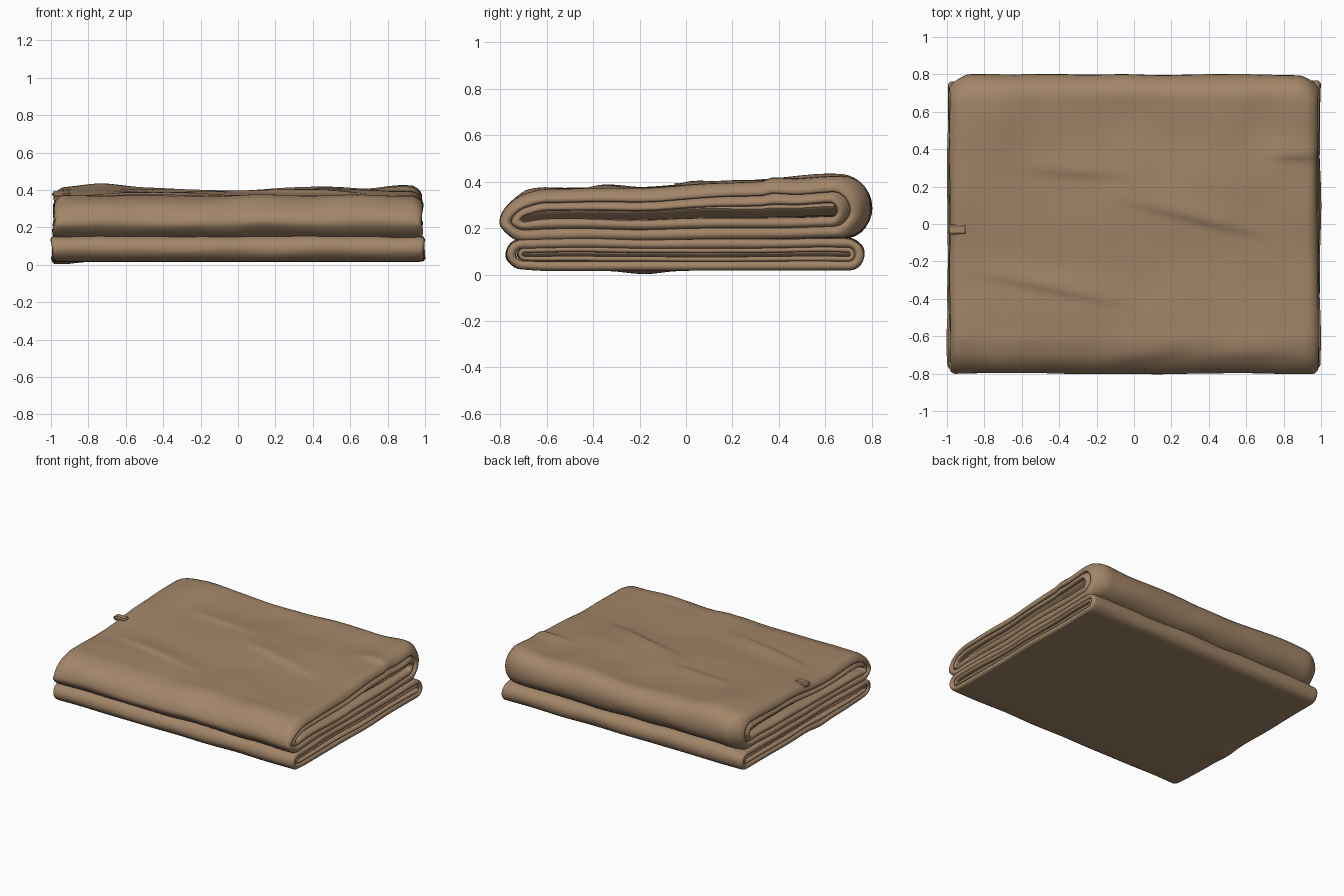
import bpy
import bmesh
import math
from mathutils import Vector, noise

if "Cube" in bpy.data.objects:
    bpy.data.objects.remove(bpy.data.objects["Cube"])

cloth = bpy.data.materials.new("tan cloth")
cloth.use_nodes = True
TAN = (0.36, 0.235, 0.138, 1)
cloth.diffuse_color = TAN
cloth.node_tree.nodes["Principled BSDF"].inputs["Base Color"].default_value = TAN


def smooth(a, b, v):
    t = max(0, min(1, (v - a) / (b - a)))
    return t * t * (3 - 2 * t)


def mound(x, y, cx, cy, rx, ry):
    return math.exp(-((x - cx) / rx) ** 2 - ((y - cy) / ry) ** 2)


def crease(x, y, a, b, width, height):
    """A fold with a gentle back slope and a steep front, fading at both ends."""
    a, b = Vector(a), Vector(b)
    d = b - a
    p = Vector((x, y)) - a
    s = p.dot(d) / d.length_squared
    if not 0 < s < 1:
        return 0
    off = (d.x * p.y - d.y * p.x) / d.length
    spread = width * (3 if off > 0 else 1)
    return height * math.exp(-(off / spread) ** 2) * math.sin(math.pi * s) ** 1.5


def rumple(p):
    """Soft waves, creases and slumped corners shared by every layer."""
    x, y, z = p
    top = smooth(0.2, 0.38, z)
    dz = 0.008 * noise.noise((x * 2.2, y * 2.2, 1)) * smooth(0.05, 0.2, z)
    dz += 0.007 * noise.noise((x * 4, y * 3.5, z * 6)) * smooth(0.02, 0.1, z)
    if top > 0:
        lift = 0.024 * mound(x, y, -0.75, 0.58, 0.16, 0.2)
        lift += 0.012 * mound(x, y, 0.88, 0.55, 0.1, 0.2)
        lift += 0.008 * mound(x, y, 0.4, 0.25, 0.3, 0.15)
        lift -= 0.024 * mound(x, y, -0.05, 0.52, 0.32, 0.24)
        lift -= 0.02 * mound(x, y, 0.68, 0.55, 0.12, 0.2)
        lift -= 0.012 * mound(x, y, 0, -0.2, 2, 0.25)
        lift += crease(x, y, (-0.15, 0.16), (0.8, -0.08), 0.028, 0.015)
        lift += crease(x, y, (-0.98, -0.22), (0.05, -0.44), 0.028, 0.014)
        lift += crease(x, y, (-0.7, 0.31), (0.05, 0.26), 0.028, 0.011)
        lift += crease(x, y, (0.65, 0.37), (1.1, 0.37), 0.025, 0.014)
        lift += crease(x, y, (-0.2, -0.73), (0.35, -0.66), 0.03, 0.012)
        lift += crease(x, y, (0.25, -0.7), (0.95, -0.68), 0.03, 0.012)
        dz += top * lift
        # top droops at the hems
        dz -= top * 0.025 * smooth(0.93, 0.99, abs(x))
    # front fold slumps above, and lifts slightly underneath
    dz -= 0.038 * smooth(-0.6, -0.79, y) * smooth(0.17, 0.3, z)
    dz += 0.01 * smooth(-0.6, -0.78, y) * smooth(0.1, 0.03, z)
    # drooping spot under one side
    dz -= 0.015 * mound(x, y, -0.95, -0.18, 0.1, 0.1) * smooth(0.1, 0.04, z)
    # rounded back corners, wavy front and back folds
    corner = smooth(0.84, 1.0, abs(x)) ** 2 * smooth(0.45, 0.75, y)
    dy = -0.055 * corner * smooth(0.12, 0.2, z)
    dy += 0.01 * noise.noise((x * 3, z * 7, 4)) * smooth(0.4, 0.75, abs(y))
    return Vector((x, y + dy, max(0.003, z + dz)))


def fold_path(y0, y1, z0, z1, r0, r1, n):
    """Closed flattened loop: front end radius r0, back end radius r1."""
    a, b = y0 + r0, y1 - r1
    pts = []
    for i in range(n):
        t = i / n
        pts.append((a + (b - a) * t, (z0 - r0) * (1 - t) + (z1 - r1) * t))
    for i in range(14):
        q = -math.pi / 2 + math.pi * i / 14
        pts.append((b + r1 * math.cos(q), z1 + r1 * math.sin(q)))
    for i in range(n):
        t = i / n
        pts.append((b + (a - b) * t, (z1 + r1) * (1 - t) + (z0 + r0) * t))
    for i in range(14):
        q = math.pi / 2 + math.pi * i / 14
        pts.append((a + r0 * math.cos(q), z0 + r0 * math.sin(q)))
    return pts


def add_object(name, bm):
    bmesh.ops.recalc_face_normals(bm, faces=bm.faces)
    mesh = bpy.data.meshes.new(name)
    bm.to_mesh(mesh)
    bm.free()
    mesh.materials.append(cloth)
    obj = bpy.data.objects.new(name, mesh)
    bpy.context.collection.objects.link(obj)
    bpy.ops.object.select_all(action="DESELECT")
    obj.select_set(True)
    bpy.context.view_layer.objects.active = obj
    bpy.ops.object.shade_smooth_by_angle(angle=math.radians(50))


def layer(name, path, thick, half, closed=True, slant=0, nx=64):
    """Sweep a thick sheet along x with softly rounded hems."""
    m = len(path)
    r = thick / 2
    zc = sum(p[1] for p in path) / m
    # stations along x: even in the middle, rounded at the hems
    stations = [(-1 + 2 * i / nx, 0, 1) for i in range(nx + 1)]
    hem = [(1, r * math.sin(q), max(0.25, math.cos(q))) for q in (0.4, 0.8, 1.15, 1.45)]
    stations = [(-1, -e, f) for _, e, f in reversed(hem)] + stations + hem
    bm = bmesh.new()
    rings = []
    for u, extra, f in stations:
        ring = []
        for side in (1, -1):
            row = []
            for i, (y, z) in enumerate(path):
                p = path[(i - 1) % m if closed else max(i - 1, 0)]
                q = path[(i + 1) % m if closed else min(i + 1, m - 1)]
                ty, tz = q[0] - p[0], q[1] - p[1]
                k = side * r * f / math.hypot(ty, tz)
                yy, zz = y + tz * k, z - ty * k
                wob = 0.012 * noise.noise((y * 2.5, z * 9, u * 3))
                x = u * (half - r + wob + slant * (zz - zc)) + extra
                row.append(bm.verts.new(rumple((x, yy, zz))))
            ring.append(row)
        rings.append(ring)
    spans = range(m if closed else m - 1)
    for A, B in zip(rings, rings[1:]):
        for s in (0, 1):
            for i in spans:
                j = (i + 1) % m
                bm.faces.new((A[s][i], A[s][j], B[s][j], B[s][i]))
        if not closed:
            for i in (0, m - 1):
                bm.faces.new((A[0][i], A[1][i], B[1][i], B[0][i]))
    for ring in (rings[0], rings[-1]):
        for i in spans:
            j = (i + 1) % m
            bm.faces.new((ring[0][i], ring[0][j], ring[1][j], ring[1][i]))
    add_object(name, bm)


def flat_path(y0, y1, z0, z1, n=40):
    return [(y0 + (y1 - y0) * i / n, z0 + (z1 - z0) * i / n) for i in range(n + 1)]


# Upper bundle: wrapped outer layer, inner fold and recessed core
layer("upper_outer_fold", fold_path(-0.775, 0.775, 0.255, 0.285, 0.086, 0.104, 80), 0.05, 0.985, nx=80)
layer("upper_inner_fold", fold_path(-0.728, 0.715, 0.255, 0.282, 0.04, 0.058, 40), 0.045, 0.985)
layer("upper_core", flat_path(-0.72, 0.68, 0.255, 0.28), 0.06, 0.945, closed=False, slant=1.2)

# Lower bundle: flatter outer layer, inner fold and thin core
layer("lower_outer_fold", fold_path(-0.755, 0.745, 0.084, 0.086, 0.048, 0.048, 50), 0.04, 0.995)
layer("lower_inner_fold", fold_path(-0.715, 0.715, 0.087, 0.086, 0.019, 0.019, 40), 0.021, 0.988)
layer("lower_core", flat_path(-0.71, 0.705, 0.087, 0.086), 0.02, 0.96, closed=False, slant=1.2)

# Small sewn tab looped over one side edge
bm = bmesh.new()
bmesh.ops.create_cube(bm, size=1)
spot = rumple((-0.95, -0.03, 0.39))
for v in bm.verts:
    v.co = Vector((-0.945 + v.co.x * 0.1, -0.03 + v.co.y * 0.055, spot.z + 0.002 + v.co.z * 0.032))
bmesh.ops.bevel(bm, geom=bm.edges[:], offset=0.009, segments=3, affect="EDGES")
add_object("side_tab", bm)
